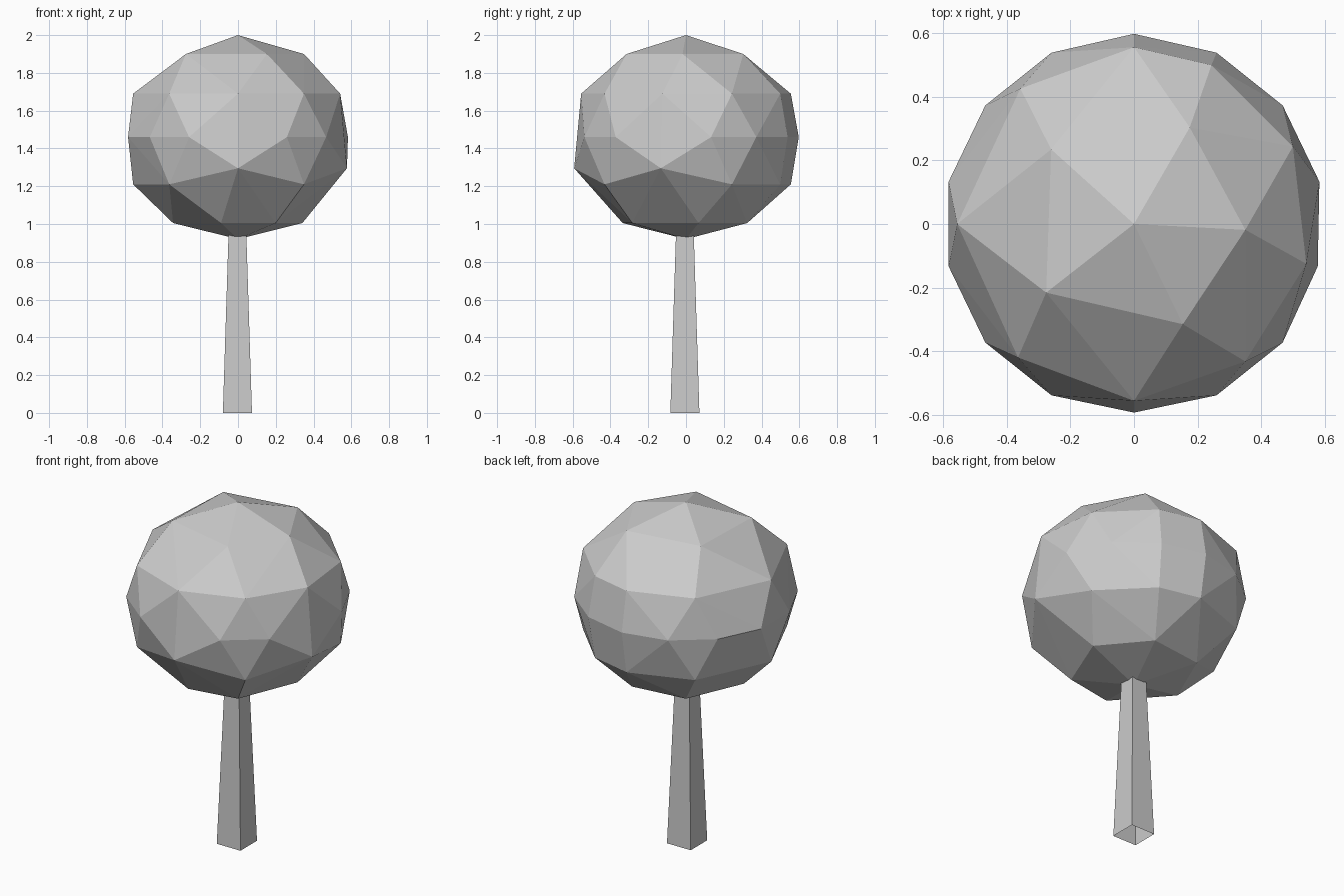
import bpy
import bmesh
from math import cos, sin, radians

cube = bpy.data.objects.get("Cube")
if cube:
    bpy.data.objects.remove(cube, do_unlink=True)

# One plain grey for the whole tree
grey = bpy.data.materials.new("plain_grey")
grey.use_nodes = True
colour = (0.6, 0.6, 0.6, 1)
grey.diffuse_color = colour
grey.node_tree.nodes["Principled BSDF"].inputs["Base Color"].default_value = colour


def add_object(name, bm):
    bmesh.ops.recalc_face_normals(bm, faces=bm.faces)
    mesh = bpy.data.meshes.new(name)
    bm.to_mesh(mesh)
    bm.free()
    mesh.materials.append(grey)
    obj = bpy.data.objects.new(name, mesh)
    bpy.context.collection.objects.link(obj)
    return obj


# Crown: irregular faceted ball, rings of (height, radius, angles in degrees)
STEP = 360 / 14
equator = [90 + STEP * i for i in range(14) if i not in (7, 10)]
rings = [
    (2.0, 0, [0]),
    (1.9, 0.35, [-3, 60, 138, 218, 296]),
    (1.69, 0.555, [26, 64, 90, 130, 180, 229, 270, 309, 347]),
    (1.46, 0.597, equator),
    (1.295, 0.592, [270, 347]),
    (1.21, 0.555, [26, 64, 90, 130, 180, 229, 309]),
    (1.005, 0.347, [11, 69, 125, 188, 255, 305]),
    (0.92, 0, [0]),
]
bm = bmesh.new()
for z, r, angles in rings:
    for a in angles:
        bm.verts.new((r * cos(radians(a)), r * sin(radians(a)), z))
bmesh.ops.convex_hull(bm, input=bm.verts)
add_object("crown", bm)

# Trunk: tapered square post, open at both ends
bm = bmesh.new()
loops = []
for z, h in ((0, 0.077), (0.98, 0.046)):
    loops.append([bm.verts.new((x * h - 0.003, y * h - 0.006, z))
                  for x, y in ((-1, -1), (1, -1), (1, 1), (-1, 1))])
low, high = loops
for i in range(4):
    j = (i + 1) % 4
    bm.faces.new((low[i], low[j], high[j], high[i]))
add_object("trunk", bm)
